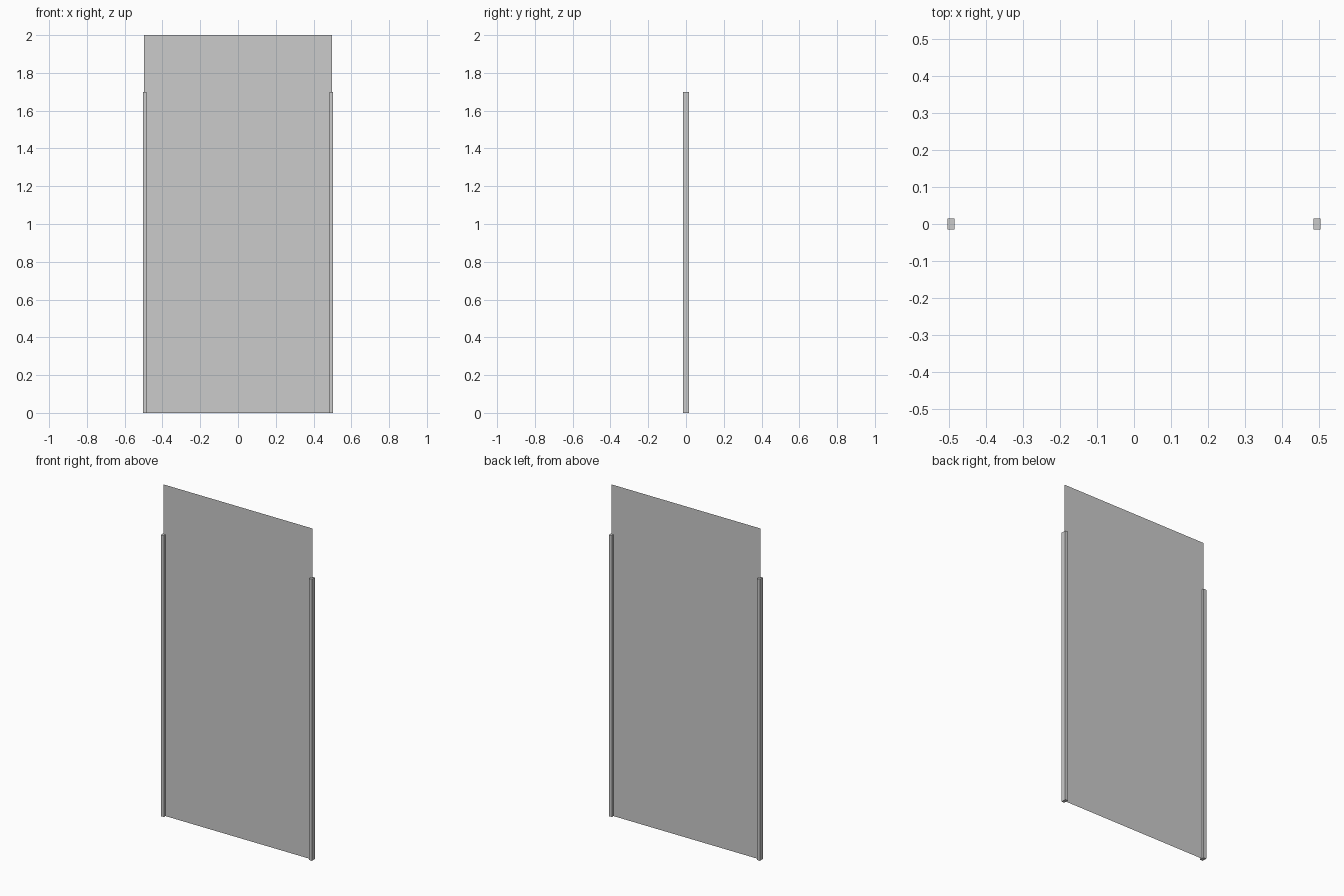
import bpy
import bmesh
from mathutils import Matrix

if "Cube" in bpy.data.objects:
    bpy.data.objects.remove(bpy.data.objects["Cube"])


def add_object(name, bm):
    mesh = bpy.data.meshes.new(name)
    bm.to_mesh(mesh)
    bm.free()
    obj = bpy.data.objects.new(name, mesh)
    bpy.context.collection.objects.link(obj)
    return obj


def add_box(name, size, centre):
    bm = bmesh.new()
    bmesh.ops.create_cube(bm, size=1, matrix=Matrix.LocRotScale(centre, None, size))
    return add_object(name, bm)


# Paper-thin upright sheet
PANEL_HALF, PANEL_HEIGHT = 0.497, 2.0
bm = bmesh.new()
bm.faces.new([bm.verts.new((x, 0, z)) for x, z in (
    (-PANEL_HALF, 0), (PANEL_HALF, 0),
    (PANEL_HALF, PANEL_HEIGHT), (-PANEL_HALF, PANEL_HEIGHT))])
add_object("panel_sheet", bm)

# Side posts gripping the lower part of each vertical edge
POST_SIZE = (0.019, 0.03, 1.7)
for side, sign in (("left", -1), ("right", 1)):
    add_box(f"{side}_post", POST_SIZE, (sign * 0.4945, 0, POST_SIZE[2] / 2))
